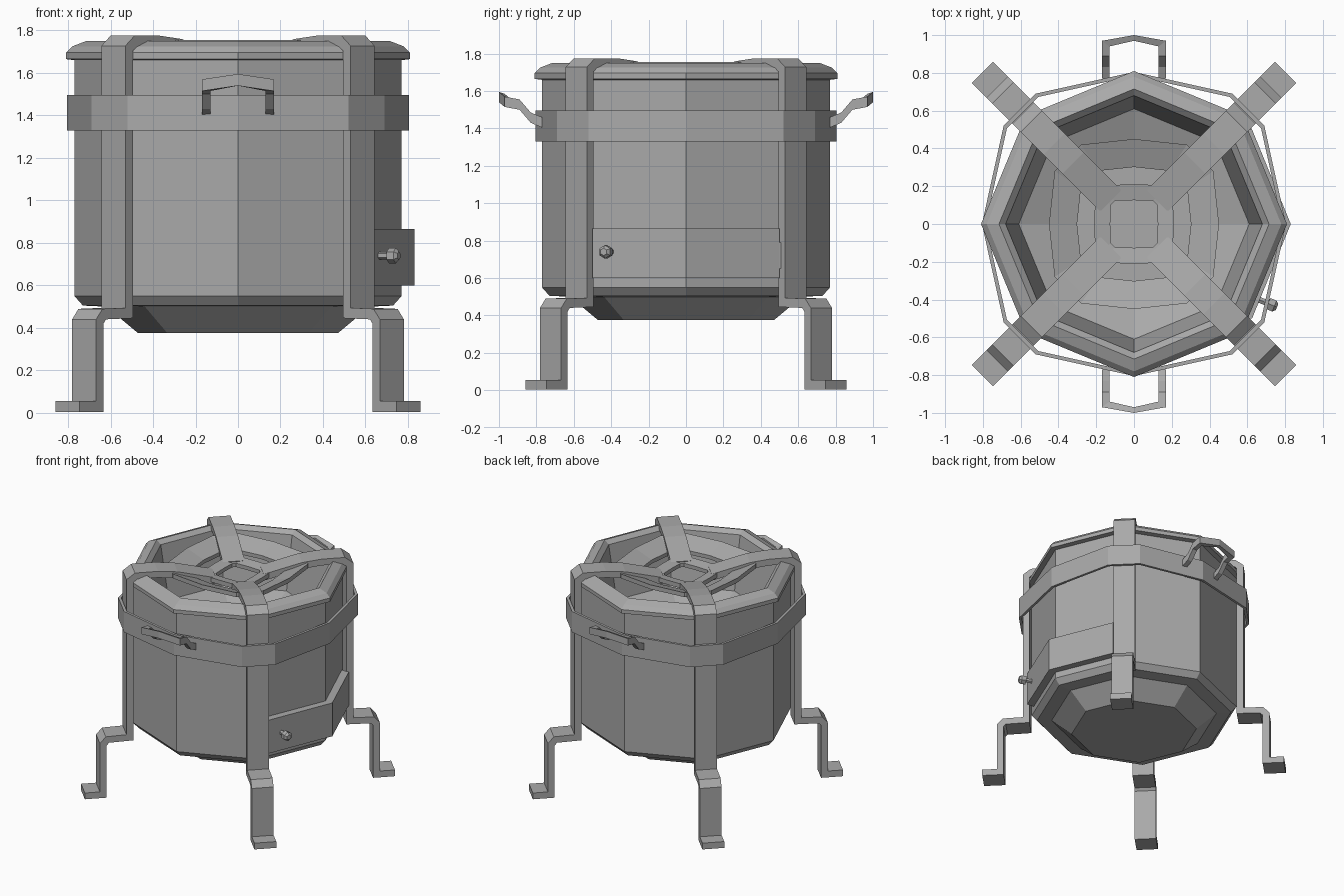
import bpy, bmesh
from math import sin, cos, pi
from mathutils import Vector, Matrix

cube = bpy.data.objects.get("Cube")
if cube:
    bpy.data.objects.remove(cube, do_unlink=True)

iron = bpy.data.materials.new("grey_iron")
iron.use_nodes = True
GREY = (0.4, 0.4, 0.4, 1)
iron.diffuse_color = GREY
iron.node_tree.nodes["Principled BSDF"].inputs["Base Color"].default_value = GREY


def make(name, sections, closed=False, caps=True):
    """Bridge equal-length cross-sections into a flat-faced object."""
    bm = bmesh.new()
    rings = [[bm.verts.new(p) for p in s] for s in sections]
    n = len(rings[0])
    pairs = list(zip(rings, rings[1:])) + ([(rings[-1], rings[0])] if closed else [])
    for a, b in pairs:
        for i in range(n):
            j = (i + 1) % n
            bm.faces.new((a[i], a[j], b[j], b[i]))
    if caps and not closed:
        bm.faces.new(rings[0])
        bm.faces.new(rings[-1])
    bmesh.ops.recalc_face_normals(bm, faces=bm.faces)
    mesh = bpy.data.meshes.new(name)
    bm.to_mesh(mesh)
    bm.free()
    mesh.materials.append(iron)
    obj = bpy.data.objects.new(name, mesh)
    bpy.context.collection.objects.link(obj)
    return obj


def ring(r, z, n=8):
    return [(r * cos(2 * pi * i / n), r * sin(2 * pi * i / n), z) for i in range(n)]


def outline(points, scale, z):
    return [(x * scale, y * scale, z) for x, y in points]


def corner_loop(axis, far, near):
    """Twelve-sided loop: a point on each axis and a cut corner between."""
    quarter = [Vector((axis, 0)), Vector((far, near)), Vector((near, far))]
    return [Matrix.Rotation(k * pi / 2, 2) @ p for k in range(4) for p in quarter]


def strap(name, path, width, thick, angle):
    """Flat bar following a (radius, height) path, mitred at its bends."""
    pts = [Vector(p) for p in path]
    secs = []
    for i, p in enumerate(pts):
        d1 = (p - pts[i - 1]).normalized() if i else (pts[1] - p).normalized()
        d2 = (pts[i + 1] - p).normalized() if i < len(pts) - 1 else d1
        normal = Vector((-d1.y - d2.y, d1.x + d2.x)).normalized()
        off = normal * (thick / 2 / max(0.5, normal.dot(Vector((-d1.y, d1.x)))))
        a, b = p + off, p - off
        h = width / 2
        secs.append([Matrix.Rotation(angle, 3, 'Z') @ Vector(v) for v in
                     ((a.x, -h, a.y), (a.x, h, a.y), (b.x, h, b.y), (b.x, -h, b.y))])
    return make(name, secs)


# Octagonal pot: stepped base, outer wall, rim and hollow bowl
profile = [(0.47, 0.375), (0.62, 0.5), (0.73, 0.505), (0.77, 0.55), (0.77, 1.66),
           (0.81, 1.665), (0.81, 1.695), (0.78, 1.725), (0.715, 1.75), (0.68, 1.72),
           (0.67, 1.66), (0.61, 1.3), (0.45, 1.24)]
make("pot_body", [ring(r, z) for r, z in profile])

# Band wrapped outside the four legs
band = corner_loop(0.805, 0.69, 0.52)
make("band", [outline(band, 1, 1.33), outline(band, 1, 1.495),
              outline(band, 0.975, 1.495), outline(band, 0.975, 1.33)], closed=True)

# Four legs, each one continuous bar from the grate to the foot
leg_path = [(0.18, 1.665), (0.46, 1.735), (0.6, 1.75), (0.76, 1.75), (0.805, 1.715),
            (0.805, 0.47), (0.97, 0.465), (1.0, 0.43), (1.0, 0.03), (1.135, 0.03)]
for i in range(4):
    strap(f"leg_{i + 1}", leg_path, 0.16, 0.05, pi / 4 + i * pi / 2)

# Grate on top: sloping outer ring and inner frame with slots between
outer = corner_loop(0.45, 0.42, 0.28)
make("grate_outer_ring", [outline(outer, 1, 1.755), outline(outer, 0.67, 1.70),
                          outline(outer, 0.67, 1.67), outline(outer, 1, 1.72)], closed=True)
inner = corner_loop(0.21, 0.205, 0.17)
make("grate_inner_frame", [outline(inner, 1, 1.695), outline(inner, 0.6, 1.68),
                           outline(inner, 0.6, 1.65), outline(inner, 1, 1.66)], closed=True)

# Front and back handles
half = [(0.15, 0.77, 1.43), (0.15, 0.83, 1.455), (0.15, 0.89, 1.525), (0.15, 0.955, 1.54)]
path = half + [(0, 0.985, 1.565)] + [(-x, y, z) for x, y, z in reversed(half)]
for name, side in (("back_handle", 1), ("front_handle", -1)):
    secs = []
    for i, (x, y, z) in enumerate(path):
        dx, dy = (x * 0.13, 0.015) if 3 <= i <= 5 else (x * 0.13, 0)
        secs.append([((x + s * dx), side * (y + s * dy), z + t)
                     for s, t in ((1, 0.03), (-1, 0.02), (-1, -0.025), (1, -0.025))])
    make(name, secs)

# Fuel door wrapped round the +x corner of the pot
door = [(0.625, -0.5), (0.83, 0), (0.625, 0.5), (0.54, 0.5), (0.74, 0), (0.54, -0.5)]
make("fuel_door", [outline(door, 1, 0.6), outline(door, 1, 0.865)])
hinge = [(0.58, 0.49), (0.625, 0.49), (0.615, 0.53), (0.57, 0.53)]
make("door_hinge", [outline(hinge, 1, 0.65), outline(hinge, 1, 0.79)])

# Door knob: thin stem with a six-sided head
knob = make("door_knob", [ring(r, z, 6) for r, z in
                          ((0.018, -0.02), (0.018, 0.05), (0.036, 0.055), (0.036, 0.09), (0.02, 0.105))])
knob.matrix_world = (Matrix.Translation((0.66, -0.4, 0.74)) @ Matrix.Rotation(-pi / 8, 4, 'Z')
                     @ Matrix.Rotation(pi / 2, 4, 'Y'))
